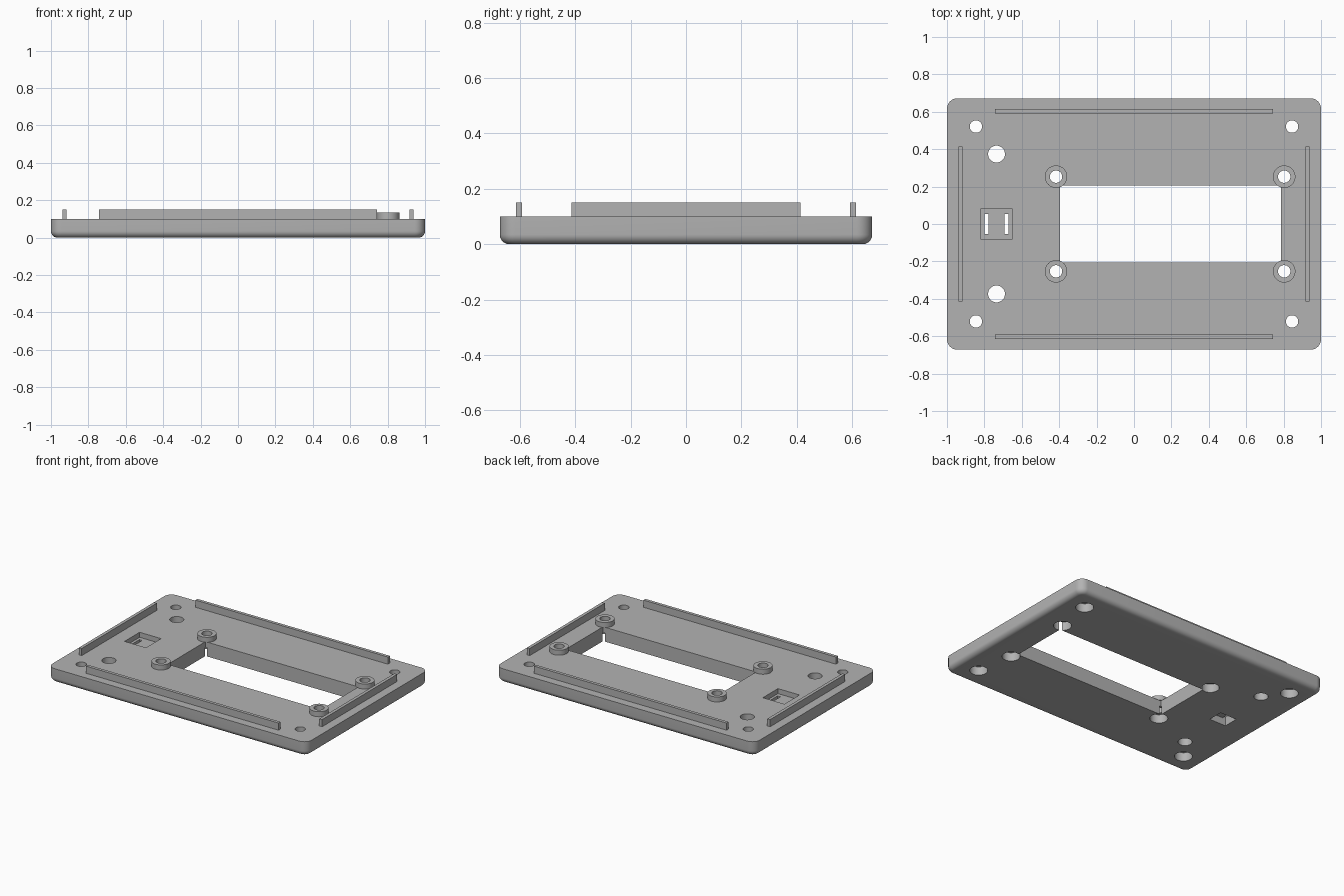
import bpy, bmesh, math
from mathutils import Matrix, Vector

if "Cube" in bpy.data.objects:
    bpy.data.objects.remove(bpy.data.objects["Cube"], do_unlink=True)

grey = bpy.data.materials.new("plain grey")
grey.use_nodes = True
colour = (0.45, 0.45, 0.45, 1)
grey.diffuse_color = colour
grey.node_tree.nodes["Principled BSDF"].inputs["Base Color"].default_value = colour

HALF_X, HALF_Y, TOP = 1.0, 0.672, 0.1
BORE_R, HOLE_R = 0.057, 0.033


def add_box(bm, x0, x1, y0, y1, z0, z1):
    size = Vector((x1 - x0, y1 - y0, z1 - z0))
    centre = Vector((x0 + x1, y0 + y1, z0 + z1)) / 2
    bmesh.ops.create_cube(bm, size=1, matrix=Matrix.Translation(centre) @ Matrix.Diagonal(size).to_4x4())


def add_cylinder(bm, x, y, r, z0, z1):
    bmesh.ops.create_cone(bm, cap_ends=True, segments=48, radius1=r, radius2=r, depth=z1 - z0,
                          matrix=Matrix.Translation((x, y, (z0 + z1) / 2)))


def finish(bm, name):
    bmesh.ops.recalc_face_normals(bm, faces=bm.faces)
    mesh = bpy.data.meshes.new(name)
    bm.to_mesh(mesh)
    bm.free()
    mesh.materials.append(grey)
    ob = bpy.data.objects.new(name, mesh)
    bpy.context.collection.objects.link(ob)
    return ob


def select(ob):
    bpy.ops.object.select_all(action='DESELECT')
    ob.select_set(True)
    bpy.context.view_layer.objects.active = ob


def cut(ob, cutter):
    select(ob)
    mod = ob.modifiers.new("cut", 'BOOLEAN')
    mod.operation, mod.solver, mod.object = 'DIFFERENCE', 'EXACT', cutter
    bpy.ops.object.modifier_apply(modifier=mod.name)


def smooth(ob):
    select(ob)
    bpy.ops.object.shade_smooth_by_angle(angle=math.radians(30))


# Base plate: rounded rectangle rings, with a rounded lower edge
CORNER, FILLET, STEPS = 0.056, 0.035, 8
levels = []
for i in range(STEPS + 1):
    a = math.pi / 2 * i / STEPS
    levels.append((FILLET * (1 - math.sin(a)), FILLET * (1 - math.cos(a))))
levels.append((0, TOP))
bm = bmesh.new()
rings = []
for inset, z in levels:
    ring = []
    for q, (sx, sy) in enumerate([(1, 1), (-1, 1), (-1, -1), (1, -1)]):
        for k in range(STEPS + 1):
            a = math.pi / 2 * (q + k / STEPS)
            ring.append(bm.verts.new((sx * (HALF_X - CORNER) + (CORNER - inset) * math.cos(a),
                                      sy * (HALF_Y - CORNER) + (CORNER - inset) * math.sin(a), z)))
    rings.append(ring)
for low, high in zip(rings, rings[1:]):
    for i in range(len(low)):
        j = (i + 1) % len(low)
        bm.faces.new((low[i], low[j], high[j], high[i]))
bm.faces.new(rings[0][::-1])
bm.faces.new(rings[-1])
plate = finish(bm, "base_plate")

# Hole positions
corner_holes = [(sx * 0.845, sy * 0.521) for sx in (-1, 1) for sy in (-1, 1)]
boss_holes = [(x, sy * 0.253) for x in (-0.417, 0.803) for sy in (-1, 1)]

# Through cuts: window, screw holes, cable holes, tie slots
bm = bmesh.new()
add_box(bm, -0.396, 0.785, -0.207, 0.207, -0.1, 0.3)
for x, y in corner_holes + boss_holes:
    add_cylinder(bm, x, y, HOLE_R, -0.1, 0.3)
for sy in (-1, 1):
    add_cylinder(bm, -0.735, sy * 0.374, 0.045, -0.1, 0.3)
for x in (-0.788, -0.681):
    add_box(bm, x - 0.011, x + 0.011, -0.053, 0.053, -0.1, 0.3)
through = finish(bm, "through_cutter")

# Screw holes alone, for the bosses, which overhang the window corners
bm = bmesh.new()
for x, y in boss_holes:
    add_cylinder(bm, x, y, HOLE_R, -0.1, 0.3)
screws = finish(bm, "screw_cutter")

# Partial cuts: underside counterbores and the two tie pockets
bm = bmesh.new()
for x, y in corner_holes + boss_holes:
    add_cylinder(bm, x, y, BORE_R, -0.1, 0.06)
add_box(bm, -0.818, -0.652, -0.083, 0.083, 0.065, 0.3)
add_box(bm, -0.799, -0.67, -0.053, 0.053, -0.1, 0.05)
partial = finish(bm, "pocket_cutter")

cut(plate, through)
cut(plate, partial)
smooth(plate)

# Screw bosses around the window
for i, (x, y) in enumerate(boss_holes):
    bm = bmesh.new()
    add_cylinder(bm, x, y, 0.06, TOP, 0.135)
    boss = finish(bm, f"screw_boss_{i + 1}")
    cut(boss, screws)
    smooth(boss)

for cutter in (through, screws, partial):
    bpy.data.objects.remove(cutter, do_unlink=True)

# Locating ridges along each side
for s, end, side in ((-1, "front", "right"), (1, "back", "left")):
    bm = bmesh.new()
    add_box(bm, -0.743, 0.743, s * 0.603 - 0.011, s * 0.603 + 0.011, TOP - 0.01, 0.15)
    finish(bm, end + "_ridge")
    bm = bmesh.new()
    add_box(bm, s * 0.928 - 0.011, s * 0.928 + 0.011, -0.414, 0.414, TOP - 0.01, 0.15)
    finish(bm, side + "_ridge")
